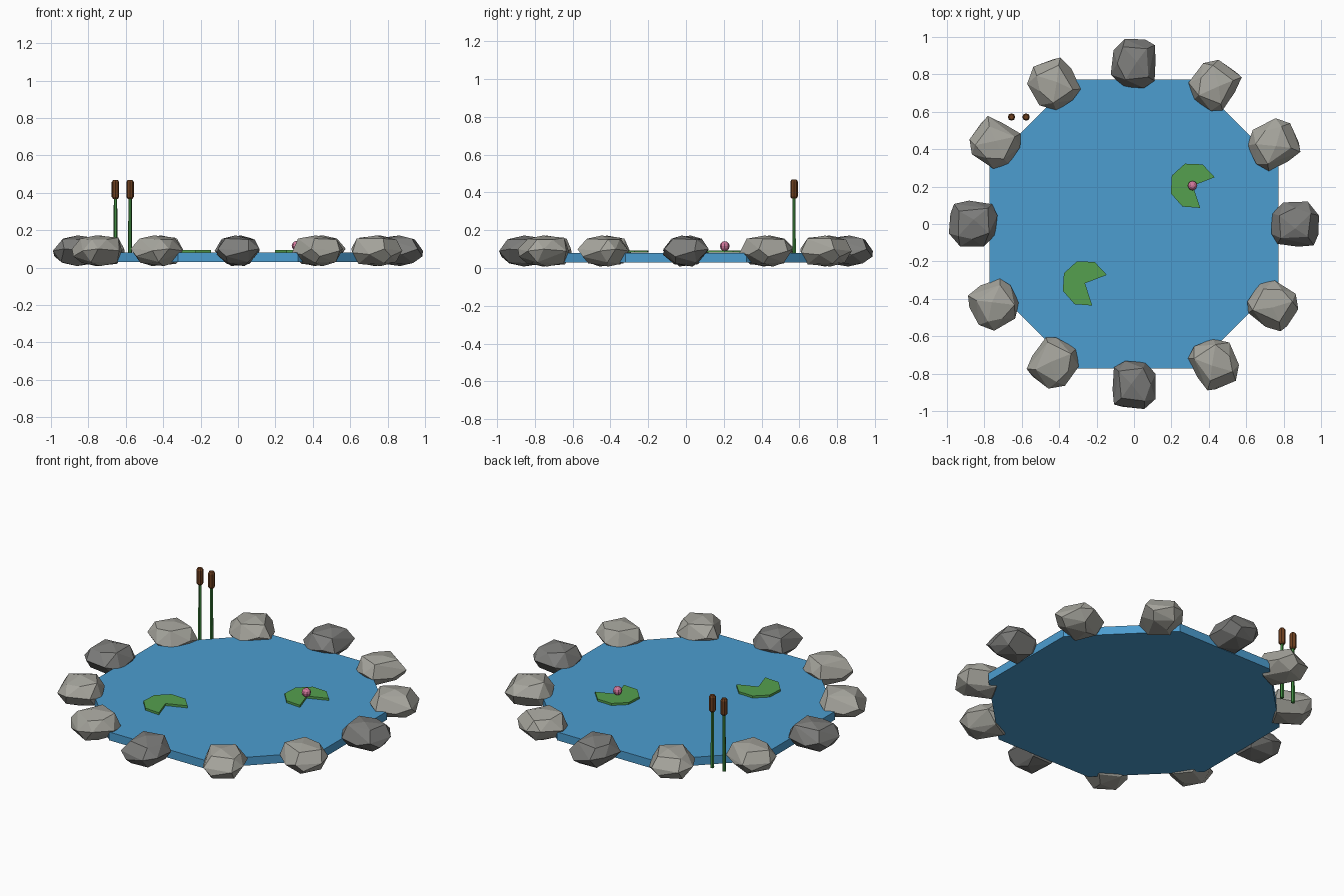
import bpy, bmesh, random
from math import cos, sin, radians, pi
from mathutils import Matrix, Vector

random.seed(4)
if "Cube" in bpy.data.objects:
    bpy.data.objects.remove(bpy.data.objects["Cube"], do_unlink=True)


def material(name, hex_code):
    srgb = [int(hex_code[i:i + 2], 16) / 255 for i in (0, 2, 4)]
    col = [((c + 0.055) / 1.055) ** 2.4 for c in srgb] + [1]
    m = bpy.data.materials.new(name)
    m.use_nodes = True
    m.diffuse_color = col
    m.node_tree.nodes["Principled BSDF"].inputs["Base Color"].default_value = col
    return m


WATER = material("water blue", "4c9dd0")
LIGHT = material("light stone", "a6a59d")
DARK = material("dark stone", "7d7d7b")
PAD = material("pad green", "55a04e")
STEM = material("stem green", "3f8a3f")
HEAD = material("reed brown", "6e4020")
PINK = material("blossom pink", "d2789c")


def add_object(name, bm, mat):
    bmesh.ops.recalc_face_normals(bm, faces=bm.faces)
    mesh = bpy.data.meshes.new(name)
    bm.to_mesh(mesh)
    bm.free()
    mesh.materials.append(mat)
    ob = bpy.data.objects.new(name, mesh)
    bpy.context.collection.objects.link(ob)
    return ob


def slab(name, outline, z0, z1, mat):
    """Extrude a flat outline from z0 up to z1."""
    bm = bmesh.new()
    face = bm.faces.new([bm.verts.new((x, y, z0)) for x, y in outline])
    top = bmesh.ops.extrude_face_region(bm, geom=[face], use_keep_orig=True)["geom"]
    verts = [g for g in top if isinstance(g, bmesh.types.BMVert)]
    bmesh.ops.translate(bm, verts=verts, vec=(0, 0, z1 - z0))
    return add_object(name, bm, mat)


def lathe(name, profile, sides, centre, mat):
    """Stack rings of (radius, z) and cap both ends."""
    bm = bmesh.new()
    rings = [[bm.verts.new((centre[0] + r * cos(2 * pi * i / sides),
                            centre[1] + r * sin(2 * pi * i / sides), z))
              for i in range(sides)] for r, z in profile]
    for a, b in zip(rings, rings[1:]):
        for i in range(sides):
            j = (i + 1) % sides
            bm.faces.new((a[i], a[j], b[j], b[i]))
    bm.faces.new(rings[0])
    bm.faces.new(rings[-1])
    return add_object(name, bm, mat)


# Octagonal water slab
R = 0.835
slab("water", [(R * cos(radians(a)), R * sin(radians(a)))
               for a in [22.5 + 45 * i for i in range(8)]], 0.03, 0.08, WATER)

# Chipped stone: radial, tangential and vertical corner positions
CORNERS = [
    (0.13, 0.05, 0.09), (0.10, -0.11, 0.10), (0.02, -0.12, 0.07),
    (-0.10, -0.11, 0.08), (-0.13, -0.05, 0.10), (-0.125, 0.06, 0.07),
    (-0.06, 0.12, 0.09), (0.07, 0.115, 0.10), (0.12, -0.06, 0.06),
    (0.08, 0.06, 0.150), (0.07, -0.07, 0.155), (-0.08, -0.08, 0.155),
    (-0.09, 0.05, 0.160), (0.00, 0.085, 0.150), (0.00, -0.02, 0.172),
    (0.08, 0.06, 0.03), (0.07, -0.06, 0.025), (-0.08, -0.06, 0.02),
    (-0.08, 0.06, 0.025), (0.00, 0.03, 0.008),
]


def stone(index):
    bm = bmesh.new()
    for c in CORNERS:
        jitter = [random.uniform(-0.006, 0.006) for _ in range(2)]
        bm.verts.new(Vector(c) + Vector((*jitter, 0)))
    hull = bmesh.ops.convex_hull(bm, input=bm.verts)
    loose = [v for v in bm.verts if not v.link_faces]
    bmesh.ops.delete(bm, geom=loose, context='VERTS')
    bmesh.ops.dissolve_limit(bm, angle_limit=radians(9), verts=bm.verts, edges=bm.edges)
    place = Matrix.Rotation(radians(30 * index), 4, 'Z') @ Matrix.Translation((0.862, 0, 0))
    bmesh.ops.transform(bm, matrix=place, verts=bm.verts)
    add_object(f"stone_{index + 1}", bm, DARK if index % 3 == 0 else LIGHT)


for i in range(12):
    stone(i)

# Notched lily pads
for n, (cx, cy) in enumerate([(0.315, 0.205), (-0.262, -0.317)], 1):
    rim = [radians(21 + 44.5 * i) for i in range(7)]
    slab(f"lily_pad_{n}", [(cx, cy)] + [(cx + 0.125 * cos(a), cy + 0.125 * sin(a)) for a in rim],
         0.081, 0.094, PAD)

# Blossom resting on one pad
bm = bmesh.new()
bmesh.ops.create_uvsphere(bm, u_segments=8, v_segments=6, radius=0.026,
                          matrix=Matrix.Translation((0.313, 0.205, 0.116)))
add_object("blossom", bm, PINK)

# Reeds: thin stem and chamfered seed head
for n, x in enumerate((-0.655, -0.577), 1):
    spot = (x, 0.572)
    lathe(f"reed_stem_{n}", [(0.011, 0.03), (0.009, 0.39)], 6, spot, STEM)
    lathe(f"reed_head_{n}", [(0.013, 0.368), (0.02, 0.378), (0.02, 0.457), (0.013, 0.468)],
          8, spot, HEAD)
